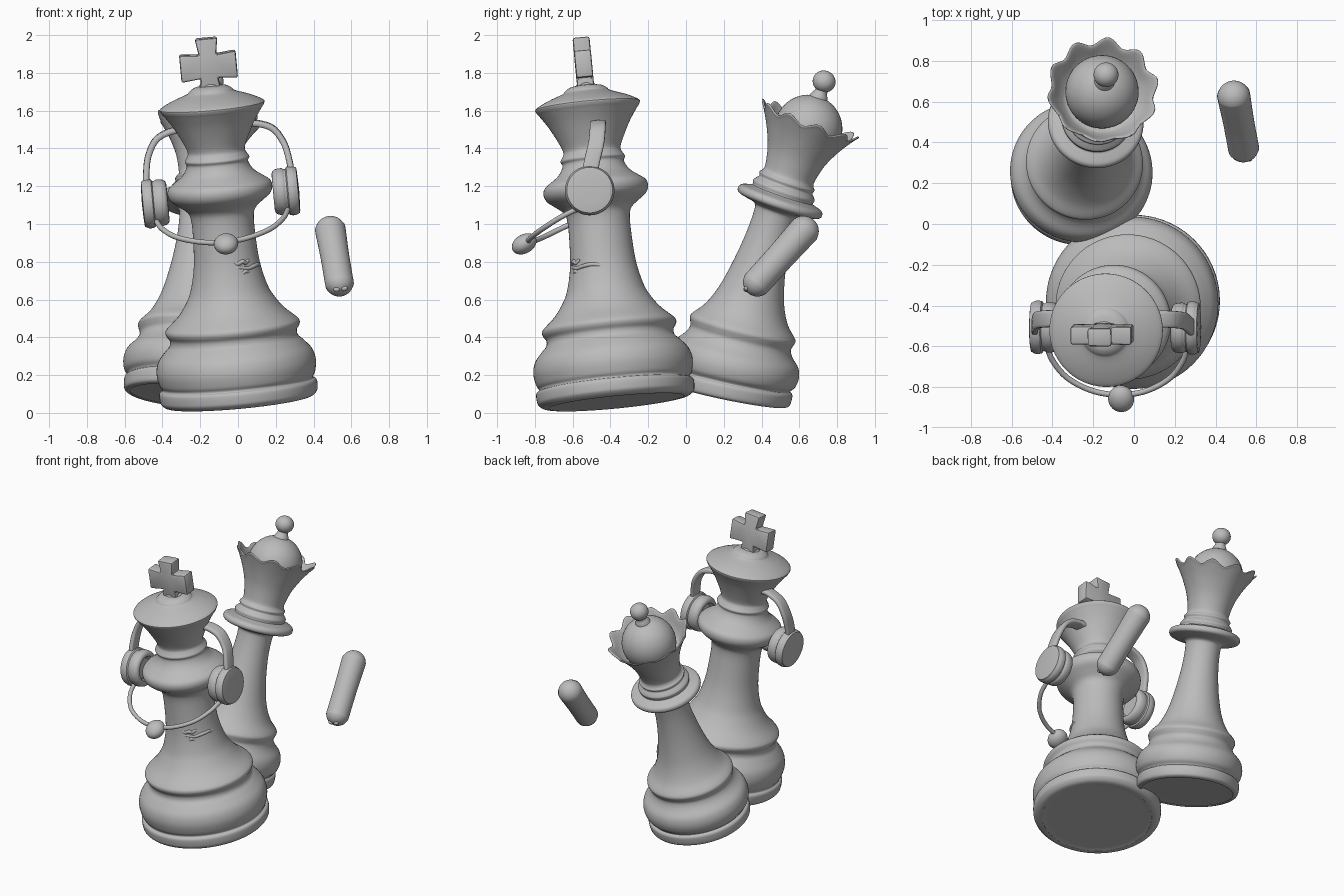
import bpy, bmesh, math
from mathutils import Vector, Matrix

cube = bpy.data.objects.get("Cube")
if cube:
    bpy.data.objects.remove(cube)

clay = bpy.data.materials.new("clay_grey")
clay.use_nodes = True
tone = (0.5, 0.5, 0.5, 1)
clay.diffuse_color = tone
clay.node_tree.nodes["Principled BSDF"].inputs["Base Color"].default_value = tone


def finish(name, bm, angle=35):
    bmesh.ops.recalc_face_normals(bm, faces=bm.faces)
    mesh = bpy.data.meshes.new(name)
    bm.to_mesh(mesh)
    bm.free()
    mesh.materials.append(clay)
    obj = bpy.data.objects.new(name, mesh)
    bpy.context.collection.objects.link(obj)
    bpy.ops.object.select_all(action='DESELECT')
    obj.select_set(True)
    bpy.context.view_layer.objects.active = obj
    bpy.ops.object.shade_smooth_by_angle(angle=math.radians(angle))


def smooth(points, steps=4):
    """Catmull-Rom curve through the points."""
    p = [Vector(q) for q in points]
    p = [2 * p[0] - p[1]] + p + [2 * p[-1] - p[-2]]
    out = []
    for a, b, c, d in zip(p, p[1:], p[2:], p[3:]):
        for i in range(steps):
            t = i / steps
            out.append(0.5 * (2 * b + (c - a) * t + (2 * a - 5 * b + 4 * c - d) * t * t
                              + (3 * b - a - 3 * c + d) * t ** 3))
    return out + [p[-2]]


def skin(name, rings, angle=35):
    bm = bmesh.new()
    loops = [[bm.verts.new(co) for co in ring] for ring in rings]
    n = len(loops[0])
    for a, b in zip(loops, loops[1:]):
        for i in range(n):
            j = (i + 1) % n
            bm.faces.new((a[i], a[j], b[j], b[i]))
    bm.faces.new(loops[0])
    bm.faces.new(loops[-1])
    finish(name, bm, angle)


def lathe(name, profile, frame, steps=4, wave=None, sides=72):
    """Turn (height, radius) points about a spine given by frame(height)."""
    rings = []
    for h, r in smooth(profile, steps):
        ring = []
        for i in range(sides):
            a = math.tau * i / sides
            dh, dr = wave(h, a) if wave else (0, 0)
            rr = max(r, 0.002) + dr
            ring.append(frame(h) @ Vector((rr * math.cos(a), rr * math.sin(a), dh)))
        rings.append(ring)
    skin(name, rings)


def sweep(name, path, side, wide, thick, matrix, power=1.0, sides=16):
    """Sweep a rounded section along a path; wide runs along side."""
    pts = smooth(path, 8)
    rings = []
    for i, p in enumerate(pts):
        tangent = (pts[min(i + 1, len(pts) - 1)] - pts[max(i - 1, 0)]).normalized()
        normal = tangent.cross(Vector(side)).normalized()
        across = normal.cross(tangent)
        ring = []
        for k in range(sides):
            a = math.tau * k / sides
            c, s = math.cos(a), math.sin(a)
            c, s = math.copysign(abs(c) ** power, c), math.copysign(abs(s) ** power, s)
            ring.append(matrix @ (p + across * wide * c + normal * thick * s))
        rings.append(ring)
    skin(name, rings, 50)


def ball(name, matrix, radii):
    bm = bmesh.new()
    bmesh.ops.create_uvsphere(bm, u_segments=40, v_segments=24, radius=1,
                              matrix=matrix @ Matrix.Diagonal((*radii, 1)))
    finish(name, bm, 60)


def aligned(origin, axis):
    turn = Vector((0, 0, 1)).rotation_difference(Vector(axis))
    return Matrix.Translation(origin) @ turn.to_matrix().to_4x4()


def at(x, y, z):
    return Matrix.Translation((x, y, z))


# King: straight leaning spine
king = aligned((.008, -.368, .055), (-.178, -.188, 1.93))
king_frame = lambda s: king @ at(0, 0, s)
lathe("king_body", [
    (.006, 0), (.006, .33), (.002, .36), (.006, .39), (.025, .413), (.045, .419), (.078, .42),
    (.092, .413), (.097, .402), (.108, .402), (.13, .414), (.19, .424), (.25, .41), (.3, .37),
    (.33, .342), (.36, .338), (.385, .353), (.405, .357), (.425, .345), (.48, .285), (.54, .24),
    (.61, .205), (.74, .175), (.9, .165), (.99, .167), (1.03, .182), (1.06, .217), (1.095, .262),
    (1.13, .278), (1.165, .27), (1.195, .232), (1.22, .198), (1.25, .174), (1.28, .163),
    (1.3, .172), (1.322, .16), (1.35, .152), (1.41, .176), (1.49, .218), (1.55, .258),
    (1.572, .274), (1.592, .274), (1.625, .21), (1.655, .13), (1.668, .115), (1.68, .1),
    (1.69, .075), (1.7, 0),
], king_frame)

# Cross on top, from one mirrored quarter outline with a longer foot
quarter = [(.15, .073), (.046, .062), (.06, .15)]
outline = quarter + [(-x, z) for x, z in reversed(quarter)]
outline += [(-x, -z) for x, z in outline]
bm = bmesh.new()
face = bm.faces.new([bm.verts.new((x, -.045, 1.797 + z)) for x, z in outline])
moved = bmesh.ops.extrude_face_region(bm, geom=[face])["geom"]
bmesh.ops.translate(bm, vec=(0, .09, 0), verts=[g for g in moved if isinstance(g, bmesh.types.BMVert)])
bmesh.ops.bevel(bm, geom=list(bm.edges), offset=.012, segments=2, affect='EDGES', profile=.5)
bm.transform(king)
finish("king_cross", bm)
ball("cross_foot", king @ at(0, 0, 1.67), (.07, .06, .05))

# Creases on the front of the stem
for n, (height, start, end) in enumerate([(.725, -85, 15), (.7, -80, -35), (.755, -75, -45)]):
    path = []
    for i in range(7):
        a = math.radians(start + (end - start) * i / 6)
        r = .176 - .012 * abs(i - 3) / 3
        path.append((r * math.cos(a), r * math.sin(a), height + .006 * math.sin(2.2 * i + n)))
    sweep(f"stem_crease_{n + 1}", path, (0, 0, 1), .011, .011, king)

# Headset: band arms and ear cups mirrored, boom and microphone
for side, label in ((1, "left"), (-1, "right")):
    arm = [(.16, .045, 1.465), (.23, .045, 1.465), (.31, .04, 1.43), (.36, .025, 1.35),
           (.38, -.005, 1.26), (.385, -.026, 1.18), (.38, -.034, 1.1)]
    sweep(f"headband_{label}", [(side * x, y, z) for x, y, z in arm], (0, 1, 0),
          .042, .017, king, power=.5)
    cup = king @ at(side * .352, -.034, 1.1) @ Matrix.Rotation(side * math.pi / 2, 4, 'Y')
    lathe(f"ear_cup_{label}", [
        (-.05, 0), (-.05, .07), (-.07, .085), (-.07, .105), (-.055, .12), (-.02, .124),
        (-.008, .118), (.002, .118), (.008, .128), (.035, .131), (.055, .122), (.062, .108),
        (.066, 0)], lambda h: cup @ at(0, 0, h), steps=2, sides=48)
half = [(.355, -.06, 1.02), (.345, -.13, 1.005), (.32, -.21, .975), (.25, -.3, .935), (.13, -.365, .905)]
boom = half + [(0, -.385, .893)] + [(-x, y, z) for x, y, z in reversed(half)]
sweep("microphone_boom", boom, (0, 0, 1), .014, .014, king)
ball("microphone", king @ at(.008, -.405, .886) @ Matrix.Rotation(math.radians(25), 4, 'X'),
     (.064, .07, .05))


# Queen: gently bent spine, parameter is the height of the ring centre
def queen_frame(z):
    t = (z - .09) / 1.665
    p0, p1, p2 = Vector((-.272, .22, .09)), Vector((-.203, .39, .9225)), Vector((-.137, .738, 1.755))
    point = p0 * (1 - t) ** 2 + p1 * 2 * t * (1 - t) + p2 * t * t
    return aligned(point, (p1 - p0) * (1 - t) + (p2 - p1) * t)


def scallop(z, a):
    w = min(max((z - 1.4) / .14, 0), 1) ** 2
    c = math.cos(10 * (a - .2))
    return .018 * c * w, .013 * c * w


lathe("queen_body", [
    (.1, 0), (.1, .28), (.092, .3), (.095, .32), (.11, .334), (.155, .337), (.17, .33),
    (.176, .32), (.185, .322), (.21, .342), (.26, .35), (.31, .336), (.35, .3), (.375, .282),
    (.4, .274), (.425, .282), (.445, .287), (.465, .277), (.51, .235), (.57, .2), (.65, .17),
    (.78, .14), (.92, .12), (1.04, .116), (1.075, .13), (1.09, .19), (1.1, .225), (1.118, .235),
    (1.138, .225), (1.15, .19), (1.158, .168), (1.18, .172), (1.198, .158), (1.21, .148),
    (1.228, .154), (1.243, .142), (1.27, .138), (1.36, .16), (1.45, .203), (1.52, .248),
    (1.54, .264), (1.546, .258), (1.53, .242), (1.47, .2), (1.44, .15), (1.44, 0),
], queen_frame, wave=scallop, sides=120)
ball("queen_dome", queen_frame(1.508) @ at(0, .01, 0), (.18, .18, .18))
lathe("queen_finial_neck", [(1.64, .06), (1.68, .045), (1.7, .034), (1.735, .032)], queen_frame)
ball("queen_finial", queen_frame(1.752) @ at(0, -.006, 0), (.061, .061, .058))

# Loose capsule with a small pinched tip
top, low = Vector((.49, .622, .962)), Vector((.536, .378, .692))
span = (top - low).length
capsule = aligned(low, top - low)
arc = [math.radians(10 * i) for i in range(1, 10)]
profile = [(-.076 * math.cos(a), .076 * math.sin(a)) for a in arc]
profile += [(span * .5, .076)]
profile += [(span + .081 * math.cos(a), .081 * math.sin(a)) for a in reversed(arc)]
lathe("capsule", profile, lambda h: capsule @ at(0, 0, h), steps=2, sides=40)
for n, x in enumerate((-.02, .02)):
    ball(f"capsule_tip_{n + 1}", capsule @ at(x, -.02, -.066), (.018, .014, .014))
